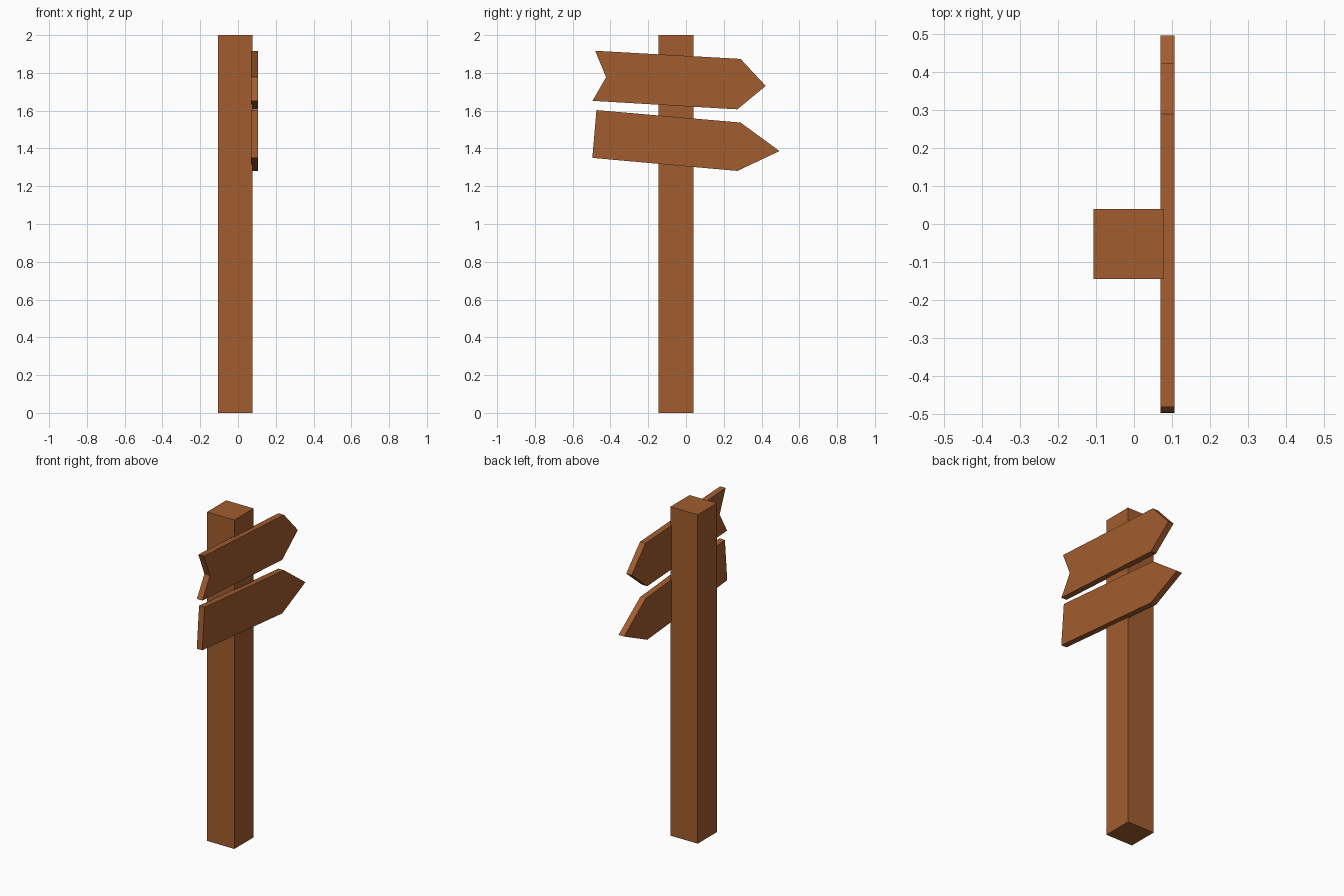
import bpy, bmesh

if "Cube" in bpy.data.objects:
    bpy.data.objects.remove(bpy.data.objects["Cube"])

wood = bpy.data.materials.new("brown_wood")
wood.diffuse_color = (0.36, 0.108, 0.029, 1)
wood.use_nodes = True
wood.node_tree.nodes["Principled BSDF"].inputs["Base Color"].default_value = wood.diffuse_color


def plank(name, outline, x0, x1):
    """Extrude a (y, z) outline along x into a solid."""
    bm = bmesh.new()
    face = bm.faces.new([bm.verts.new((x0, y, z)) for y, z in outline])
    ext = bmesh.ops.extrude_face_region(bm, geom=[face], use_keep_orig=True)
    moved = [v for v in ext["geom"] if isinstance(v, bmesh.types.BMVert)]
    bmesh.ops.translate(bm, verts=moved, vec=(x1 - x0, 0, 0))
    bmesh.ops.recalc_face_normals(bm, faces=bm.faces)
    mesh = bpy.data.meshes.new(name)
    bm.to_mesh(mesh)
    bm.free()
    mesh.materials.append(wood)
    obj = bpy.data.objects.new(name, mesh)
    bpy.context.collection.objects.link(obj)
    return obj


# Square post
plank("post", [(-0.145, 0), (0.04, 0), (0.04, 2), (-0.145, 2)], -0.107, 0.077)

# Upper arrow board with a notched tail
plank("upper_arrow_board",
      [(-0.481, 1.917), (-0.423, 1.777), (-0.495, 1.652),
       (0.272, 1.607), (0.422, 1.731), (0.289, 1.874)], 0.07, 0.107)

# Lower arrow board with a straight tail
plank("lower_arrow_board",
      [(-0.474, 1.603), (-0.496, 1.350), (0.272, 1.281),
       (0.495, 1.386), (0.289, 1.537)], 0.07, 0.107)
